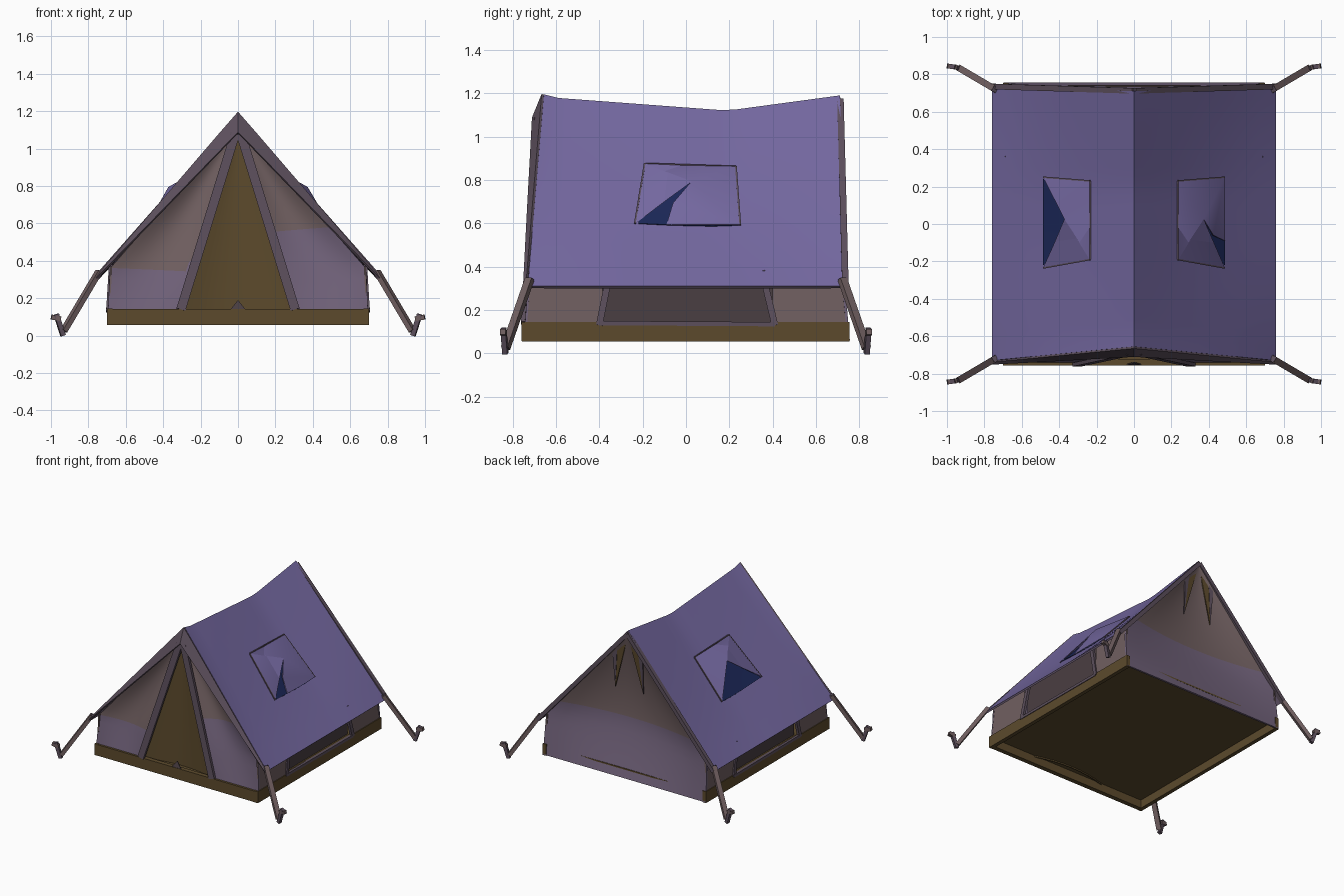
import bpy, bmesh, math
from mathutils import Vector

if "Cube" in bpy.data.objects:
    bpy.data.objects.remove(bpy.data.objects["Cube"])


def srgb(h):
    c = [int(h[i:i + 2], 16) / 255 for i in (0, 2, 4)]
    return [v / 12.92 if v <= 0.04045 else ((v + 0.055) / 1.055) ** 2.4 for v in c] + [1]


def mat(name, h):
    m = bpy.data.materials.new(name)
    m.diffuse_color = srgb(h)
    m.use_nodes = True
    m.node_tree.nodes["Principled BSDF"].inputs["Base Color"].default_value = m.diffuse_color
    return m


PURPLE = mat("purple_canvas", "7468A0")
MAUVE = mat("mauve_canvas", "71627A")
TAUPE = mat("taupe_canvas", "705F60")
TRIM = mat("dark_mauve_trim", "5C4F5C")
BROWN = mat("brown_groundsheet", "5C4A2C")
NAVY = mat("navy_window", "1B2758")
DARK = mat("dark_lining", "4A3E42")


def make(name, verts, faces, mats, rule=None, thick=0, offset=0, under=0):
    """Mesh part, optionally thickened, smooth with sharp edges kept."""
    me = bpy.data.meshes.new(name)
    me.from_pydata([tuple(v) for v in verts], [], faces)
    for m in mats:
        me.materials.append(m)
    if rule:
        for p in me.polygons:
            p.material_index = rule(p.center)
    ob = bpy.data.objects.new(name, me)
    bpy.context.collection.objects.link(ob)
    bpy.ops.object.select_all(action='DESELECT')
    bpy.context.view_layer.objects.active = ob
    ob.select_set(True)
    if thick:
        s = ob.modifiers.new("thickness", 'SOLIDIFY')
        s.thickness, s.offset = thick, offset
        s.material_offset = s.material_offset_rim = under
        bpy.ops.object.modifier_apply(modifier=s.name)
    bpy.ops.object.shade_smooth_by_angle(angle=math.radians(35))
    return ob


def sheet(name, fn, nu, nv, mats, **kw):
    """Grid of cloth from fn(u, v), with u and v in 0..1."""
    vs = [fn(i / nu, j / nv) for j in range(nv + 1) for i in range(nu + 1)]
    w = nu + 1
    fs = [(j * w + i, j * w + i + 1, (j + 1) * w + i + 1, (j + 1) * w + i)
          for j in range(nv) for i in range(nu)]
    return make(name, vs, fs, mats, **kw)


def bar(name, a, b, w, h, m, up=(0, 0, 1)):
    """Rectangular bar from a to b."""
    a, b = Vector(a), Vector(b)
    d = (b - a).normalized()
    s = d.cross(Vector(up)).normalized() * w / 2
    t = s.normalized().cross(d) * h / 2
    vs = [p + i * s + j * t for p in (a, b) for i, j in ((-1, -1), (1, -1), (1, 1), (-1, 1))]
    fs = [(3, 2, 1, 0), (4, 5, 6, 7), (0, 1, 5, 4), (1, 2, 6, 5), (2, 3, 7, 6), (3, 0, 4, 7)]
    return make(name, vs, fs, [m])


def path(t, pts):
    """Piecewise linear lookup."""
    for (a, p), (b, q) in zip(pts, pts[1:]):
        if t <= b:
            return p + (q - p) * max(0, (t - a) / (b - a))
    return pts[-1][1]


# Roof: sagging ridge, leaning front edge
RIDGE = [(0, 1.195), (0.05, 1.178), (0.62, 1.12), (1, 1.19)]


def roof_pt(u, v):
    s = abs(2 * u - 1)
    x = 0.76 * (2 * u - 1)
    y0, y1 = -0.655 - 0.075 * s, 0.71 + 0.025 * s
    z = path(v, RIDGE) * (1 - s) + 0.31 * s
    z -= 0.03 * math.sin(math.pi * s) * math.sin(math.pi * v)
    return Vector((x, y0 + (y1 - y0) * v, z))


sheet("roof", roof_pt, 16, 20, [PURPLE, MAUVE], thick=0.014, offset=-1, under=1)


# Front fascia flaring out below the roof edge
def fascia_pt(u, v):
    p = roof_pt(u, 0)
    k = 1 - abs(2 * u - 1)
    return p + Vector((0, -0.005 - 0.045 * v * (0.3 + 0.7 * k), -(0.01 + 0.1 * k) * v))


sheet("front_fascia", fascia_pt, 16, 2, [TRIM], thick=0.012)

# Back hem
for s in (-1, 1):
    bar("back_hem", (0, 0.712, 1.165), (s * 0.755, 0.735, 0.31), 0.03, 0.03, TRIM, (0, 1, 0))

# Front canvas panels, either side of the door
OUT_X = [(0, 0.01), (0.78, 0.685), (1, 0.695)]
OUT_Z = [(0, 1.13), (0.78, 0.36), (1, 0.13)]
for s in (-1, 1):
    def panel_pt(u, v, s=s):
        xi, zi = 0.3 * v, 1.08 - 0.95 * v
        x = xi + (path(v, OUT_X) - xi) * u
        z = zi + (path(v, OUT_Z) - zi) * u
        y = -0.67 - 0.07 * (1.1 - z) + 0.05 * math.sin(math.pi * u) * math.sin(math.pi * v)
        return (s * x, y, z)
    lim = 0.37 if s < 0 else 0.58
    sheet("front_panel", panel_pt, 10, 18, [TAUPE, MAUVE],
          rule=lambda c, lim=lim: int(c.z < lim), thick=0.01)
    # Door edge strip
    bar("door_strip", (s * 0.015, -0.69, 1.08), (s * 0.305, -0.752, 0.14), 0.05, 0.02, TRIM, (0, 1, 0))

# Door cloth and its zip tab
sheet("door_cloth", lambda u, v: ((2 * u - 1) * 0.31 * v,
                                  -0.665 - 0.06 * v + 0.05 * v * (1 - (2 * u - 1) ** 2),
                                  1.06 - 0.95 * v), 8, 8, [BROWN], thick=0.008)
make("zip_tab", [(-0.04, -0.752, 0.14), (0.04, -0.752, 0.14), (0, -0.74, 0.19)],
     [(0, 1, 2)], [DARK], thick=0.006)


# Back wall, pulled in at the middle and flared at the foot
def back_pt(u, v):
    z = 1.14 - 1.08 * v
    k = 2 * u - 1
    w = min(0.005 + (1.14 - z) * 0.885, 0.69 + 0.03 * (0.36 - z))
    y = 0.715 + 0.04 * max(0, 1 - z / 0.45) - 0.07 * (1 - k * k) * math.sin(math.pi * v)
    return (k * w, y, z)


sheet("back_wall", back_pt, 12, 20, [TAUPE, MAUVE],
      rule=lambda c: int(c.z < 0.5), thick=0.012)

# Hanging folds at the back peak
for s in (-1, 1):
    make("back_fold", [(s * 0.01, 0.708, 1.12), (s * 0.09, 0.708, 1.03), (s * 0.12, 0.69, 0.72)],
         [(0, 1, 2)], [BROWN], thick=0.008)
    make("back_fold_edge", [(s * 0.09, 0.712, 1.04), (s * 0.13, 0.712, 0.98), (s * 0.12, 0.692, 0.72)],
         [(0, 1, 2)], [TRIM], thick=0.008)

# Groundsheet skirt and raised floor
bar("front_skirt", (-0.695, -0.74, 0.1), (0.695, -0.74, 0.1), 0.035, 0.085, BROWN)
make("floor", [(-0.69, -0.74, 0.125), (0.69, -0.74, 0.125), (0.69, 0.74, 0.125), (-0.69, 0.74, 0.125)],
     [(0, 1, 2, 3)], [BROWN], thick=0.01)

for s in (-1, 1):
    bar("side_skirt", (s * 0.685, -0.757, 0.1), (s * 0.685, 0.755, 0.1), 0.03, 0.088, BROWN)
    # Low side walls with a recessed opening
    for a, b in ((-0.735, -0.385), (0.4, 0.735)):
        sheet("side_wall", lambda u, v, s=s, a=a, b=b: (s * (0.69 - 0.012 * v), a + (b - a) * u, 0.13 + 0.24 * v),
              2, 2, [TAUPE], thick=0.01)
    sheet("side_opening", lambda u, v, s=s: (s * 0.64, -0.4 + 0.82 * u, 0.13 + 0.29 * v),
          2, 2, [DARK], thick=0.01)
    for y0, y1 in ((-0.4, -0.35), (0.41, 0.35)):
        bar("opening_strip", (s * 0.695, y0, 0.13), (s * 0.68, y1, 0.38), 0.03, 0.02, TRIM, (1, 0, 0))
    bar("opening_sill", (s * 0.695, -0.4, 0.14), (s * 0.695, 0.41, 0.135), 0.02, 0.02, TRIM)

    # Roof window: navy panel under a propped hood
    def on_roof(x, y, lift=0.006, s=s):
        u = 0.5 + x / 0.76 / 2
        p = roof_pt(u, (y + 0.7) / 1.42)
        return Vector((s * x, y, p.z)) + Vector((s * 0.74, 0, 0.67)) * lift
    sheet("window_pane", lambda u, v: on_roof(0.27 + 0.21 * v, -0.19 + 0.4 * u + (u - 0.5) * 0.06 * v),
          4, 4, [NAVY], thick=0.004)
    tl, tr = on_roof(0.23, -0.19), on_roof(0.23, 0.23)
    bl, br = on_roof(0.48, -0.235), on_roof(0.48, 0.25)
    peak = on_roof(0.325, 0.025, 0.062)
    vs, fs = [tl, tr, bl, br, peak], [(0, 1, 4), (0, 2, 4), (1, 3, 4)]
    if s > 0:  # the right hood hangs lower and covers most of the pane
        vs.append(on_roof(0.48, -0.09))
        vs.append(on_roof(0.40, -0.06, 0.03))
        fs += [(4, 3, 6), (6, 3, 5), (4, 2, 6)][:2]
    make("window_hood", vs, fs, [PURPLE], thick=0.006)
    for a, b in ((tl, tr), (tl, bl), (tr, br)):
        bar("hood_seam", a, b, 0.008, 0.008, TRIM)

    # Guy lines and pegs
    for t in (-1, 1):
        bar("guy_line", (s * 0.745, t * 0.722, 0.34), (s * 0.932, t * 0.832, 0.025), 0.035, 0.028, TAUPE)
        bar("guy_eyelet", (s * 0.735, t * 0.715, 0.335), (s * 0.755, t * 0.728, 0.345), 0.03, 0.012, TRIM)
        bar("peg", (s * 0.935, t * 0.833, 0.0), (s * 0.972, t * 0.842, 0.115), 0.024, 0.026, TRIM)
        bar("peg_hook", (s * 0.948, t * 0.838, 0.09), (s * 0.998, t * 0.845, 0.1), 0.026, 0.026, TAUPE)
